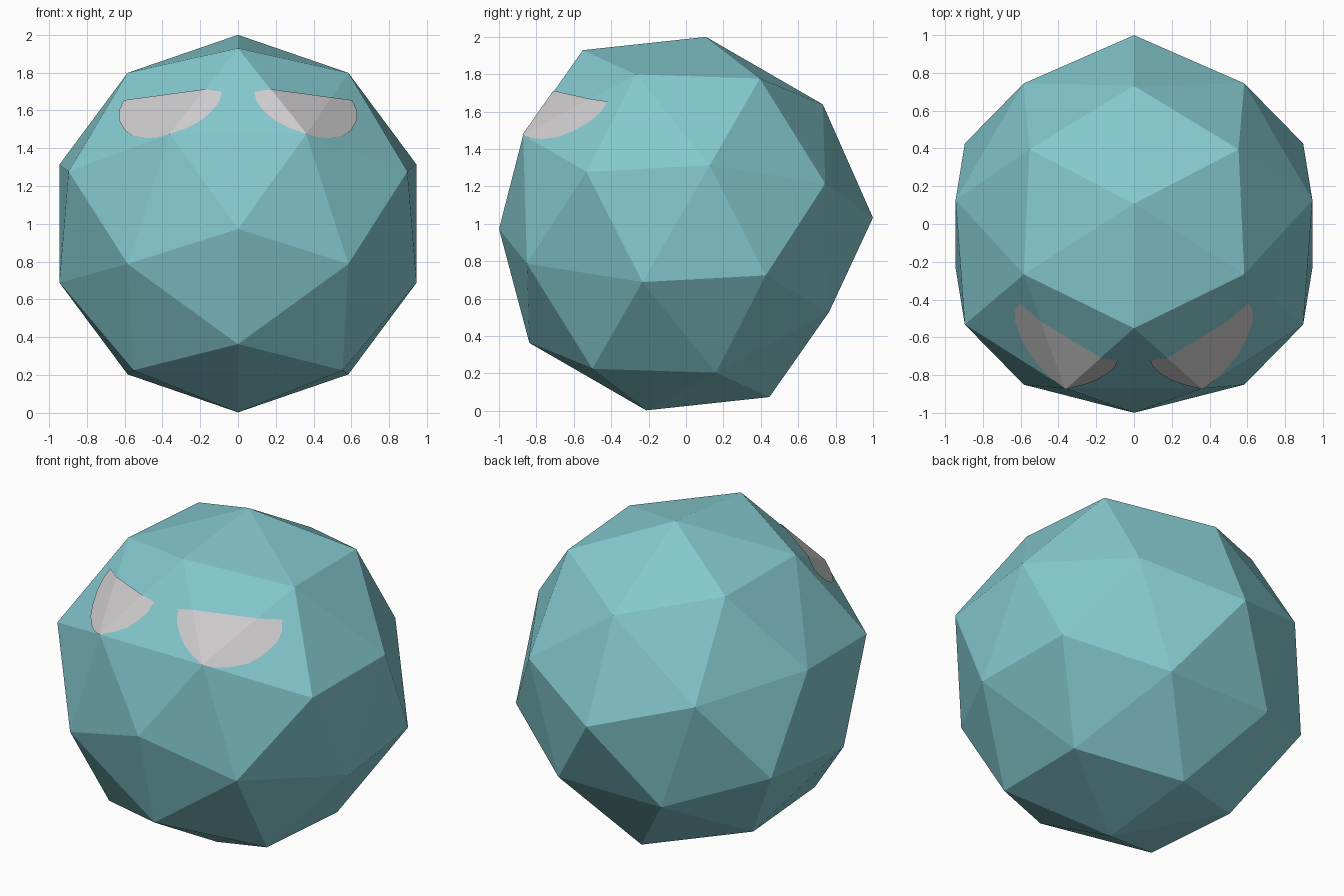
import bpy
import bmesh
import math
from mathutils import Matrix, Vector

cube = bpy.data.objects.get("Cube")
if cube:
    bpy.data.objects.remove(cube, do_unlink=True)

CENTRE = Vector((0, -0.053, 1.001))
PHI = (1 + math.sqrt(5)) / 2
CORNER_R, PEAK_R, FRONT_R = 1.011, 1.053, 0.947


def material(name, colour):
    mat = bpy.data.materials.new(name)
    mat.use_nodes = True
    mat.diffuse_color = (*colour, 1)
    mat.node_tree.nodes["Principled BSDF"].inputs["Base Color"].default_value = (*colour, 1)
    return mat


def cyclic(a, b, c):
    """All sign variants and cyclic orders of a point."""
    pts = set()
    for sa in (1, -1):
        for sb in (1, -1):
            for sc in (1, -1):
                p = (a * sa + 0.0, b * sb + 0.0, c * sc + 0.0)
                pts |= {p, p[1:] + p[:1], p[2:] + p[:2]}
    return [Vector(p).normalized() for p in sorted(pts)]


def ball_bmesh():
    """Dodecahedron with a low five-sided pyramid on every face."""
    bm = bmesh.new()
    for d in cyclic(1, 1, 1) + cyclic(0, 1 / PHI, PHI):
        bm.verts.new(d * CORNER_R)
    front = Vector((0, -PHI, -1)).normalized()
    for d in cyclic(0, PHI, 1):
        # the front peak is flatter than the rest
        bm.verts.new(d * (FRONT_R if d.dot(front) > 0.99 else PEAK_R))
    bmesh.ops.convex_hull(bm, input=bm.verts[:])
    bm.transform(Matrix.Translation(CENTRE) @ Matrix.Rotation(math.radians(-30), 4, 'X'))
    bmesh.ops.recalc_face_normals(bm, faces=bm.faces[:])
    return bm


def finish(bm, name, mat):
    mesh = bpy.data.meshes.new(name)
    bm.to_mesh(mesh)
    bm.free()
    mesh.materials.append(mat)
    obj = bpy.data.objects.new(name, mesh)
    bpy.context.collection.objects.link(obj)
    return obj


teal = material("soft teal", (0.231, 0.584, 0.624))
pale = material("pale grey", (0.62, 0.605, 0.605))

# Faceted body
finish(ball_bmesh(), "body", teal)

# Eye outline (x, z), clockwise as seen from the front
OUTLINE = [(.085, 1.697), (.175, 1.712), (.604, 1.654), (.63, 1.596), (.63, 1.548),
           (.598, 1.495), (.556, 1.464), (.487, 1.453), (.424, 1.458), (.36, 1.476),
           (.275, 1.506), (.2, 1.543), (.143, 1.591), (.1, 1.644)]


def eye(name, side):
    """Cut an eye-shaped patch out of a slightly raised copy of the body."""
    bm = ball_bmesh()
    bm.transform(Matrix.Translation(CENTRE) @ Matrix.Scale(1.005, 4) @ Matrix.Translation(-CENTRE))
    cuts = [(Vector((0, -0.1, 0)), Vector((0, 1, 0)))]
    for (x0, z0), (x1, z1) in zip(OUTLINE, OUTLINE[1:] + OUTLINE[:1]):
        cuts.append((Vector((side * x0, 0, z0)), Vector((-side * (z1 - z0), 0, x1 - x0))))
    for co, no in cuts:
        bmesh.ops.bisect_plane(bm, geom=bm.verts[:] + bm.edges[:] + bm.faces[:], dist=1e-6,
                               plane_co=co, plane_no=no, clear_outer=True)
    finish(bm, name, pale)


eye("left_eye", 1)
eye("right_eye", -1)
